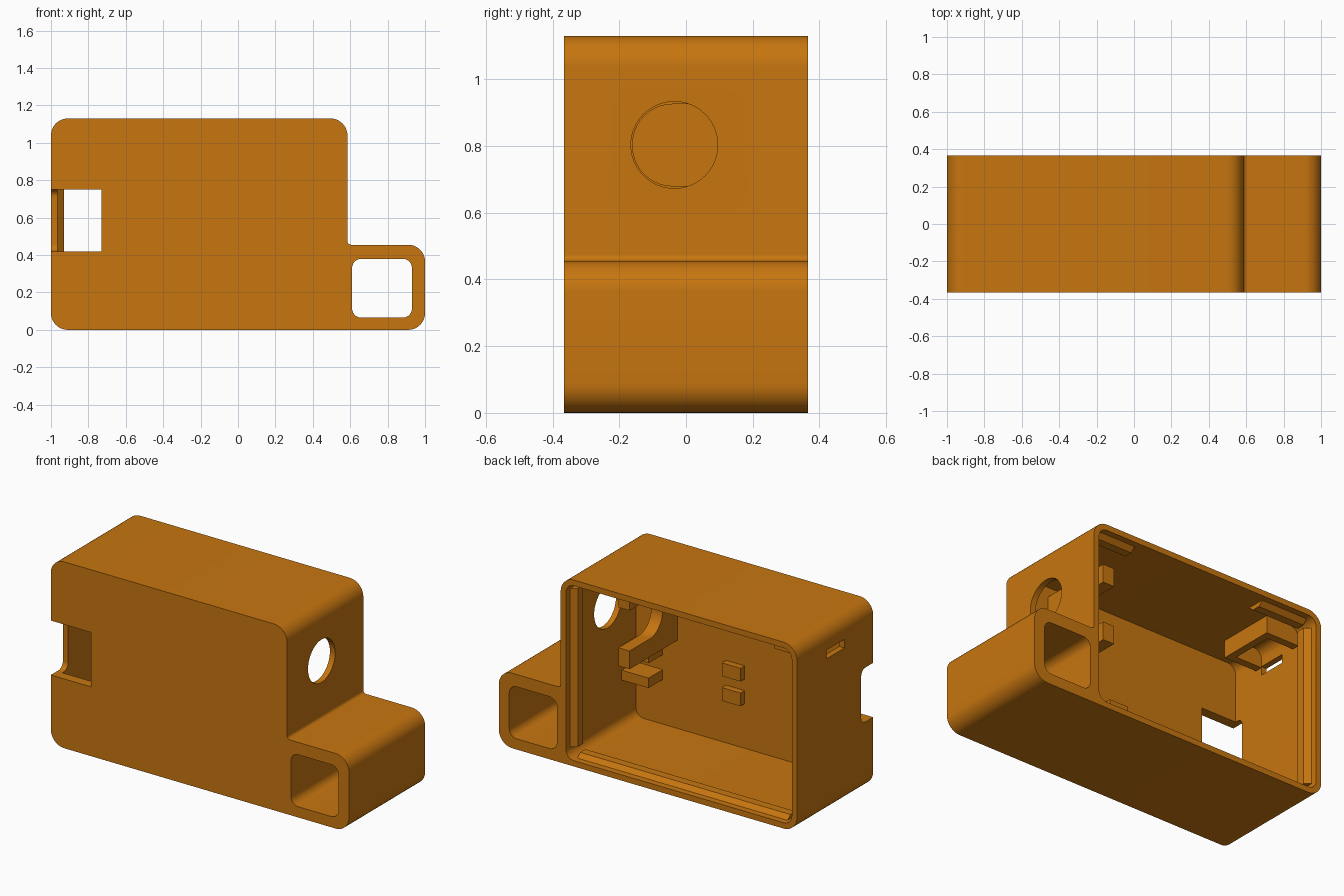
import bpy, bmesh, math

if "Cube" in bpy.data.objects:
    bpy.data.objects.remove(bpy.data.objects["Cube"])

mat = bpy.data.materials.new("orange_plastic")
mat.diffuse_color = (0.57, 0.18, 0.005, 1)
mat.use_nodes = True
mat.node_tree.nodes["Principled BSDF"].inputs["Base Color"].default_value = mat.diffuse_color


def prism(name, pts, axis, lo, hi):
    """Extrude a 2D outline along an axis; outline is in the other two axes."""
    place = {"x": lambda p, t: (t, p[0], p[1]),
             "y": lambda p, t: (p[0], t, p[1]),
             "z": lambda p, t: (p[0], p[1], t)}[axis]
    bm = bmesh.new()
    a = [bm.verts.new(place(p, lo)) for p in pts]
    b = [bm.verts.new(place(p, hi)) for p in pts]
    n = len(pts)
    bm.faces.new(a)
    bm.faces.new(b[::-1])
    for i in range(n):
        bm.faces.new((a[i], b[i], b[(i + 1) % n], a[(i + 1) % n]))
    bmesh.ops.recalc_face_normals(bm, faces=bm.faces)
    me = bpy.data.meshes.new(name)
    bm.to_mesh(me)
    bm.free()
    me.materials.append(mat)
    ob = bpy.data.objects.new(name, me)
    bpy.context.collection.objects.link(ob)
    return ob


def rounded(corners, seg=10):
    """Outline with a circular fillet of radius r at each (x, y, r) corner."""
    out = []
    n = len(corners)
    for i, (x, y, r) in enumerate(corners):
        if r == 0:
            out.append((x, y))
            continue
        px, py, _ = corners[i - 1]
        nx, ny, _ = corners[(i + 1) % n]
        lp, ln = math.hypot(px - x, py - y), math.hypot(nx - x, ny - y)
        ux, uy = (px - x) / lp, (py - y) / lp
        vx, vy = (nx - x) / ln, (ny - y) / ln
        for k in range(seg + 1):
            t = k / seg * math.pi / 2
            a, b = r * (1 - math.sin(t)), r * (1 - math.cos(t))
            out.append((x + ux * a + vx * b, y + uy * a + vy * b))
    return out


def rect(x0, x1, y0, y1, r=0):
    return rounded([(x0, y0, r), (x1, y0, r), (x1, y1, r), (x0, y1, r)])


def box(name, x0, x1, y0, y1, z0, z1):
    return prism(name, rect(x0, x1, z0, z1), "y", y0, y1)


def cut(target, cutter):
    mod = target.modifiers.new("cut", "BOOLEAN")
    mod.operation, mod.solver, mod.object = "DIFFERENCE", "EXACT", cutter
    dg = bpy.context.evaluated_depsgraph_get()
    me = bpy.data.meshes.new_from_object(target.evaluated_get(dg))
    target.modifiers.clear()
    target.data = me
    bpy.data.objects.remove(cutter)


def smooth(ob):
    bpy.ops.object.select_all(action="DESELECT")
    ob.select_set(True)
    bpy.context.view_layer.objects.active = ob
    bpy.ops.object.shade_smooth_by_angle(angle=math.radians(30))


# housing: stepped outer body
case = prism("housing", rounded([(-1, 0, .09), (1, 0, .09), (1, .455, .09), (.585, .455, .02),
                                 (.585, 1.13, .09), (-1, 1.13, .09)]), "y", -.365, .365)
# main cavity, open at the back
cut(case, prism("cavity", rect(-.965, .55, .035, 1.095, .055), "y", -.305, .5))
# channel through the low step
cut(case, prism("channel", rect(.61, .93, .065, .38, .05), "y", -.5, .5))
# round port in the right wall
port = [(-.035 + .13 * math.cos(i * math.pi / 24), .803 + .13 * math.sin(i * math.pi / 24))
        for i in range(48)]
cut(case, prism("port", port, "x", .5, .65))
# narrow slot in the left wall
cut(case, box("slot", -1.1, -.94, -.09, .08, .945, .997))
# window in the front wall and its rounded continuation into the left wall
cut(case, box("window", -1.1, -.73, -.5, -.30, .42, .75))
cut(case, prism("side_notch", rounded([(-.5, .42, 0), (-.25, .42, .04), (-.25, .75, .04),
                                       (-.5, .75, 0)]), "x", -1.1, -.95))
smooth(case)


# snap rails inside the open rim
def rail(name, axis, base, tip, lo, hi):
    sec = [(base, .215), (tip, .25), (tip, .30), (base, .33)]
    if axis == "x":
        sec = [(y, u) for u, y in sec]
    return prism(name, sec, axis, lo, hi)


rail("left_rail", "z", -.968, -.93, .09, 1.05)
rail("right_rail", "z", .553, .515, .09, 1.05)
rail("bottom_rail", "x", .032, .06, -.91, .50)
rail("top_rail_left", "x", 1.098, 1.068, -.93, -.62)
rail("top_rail_right", "x", 1.098, 1.068, .27, .52)

# cradle beside the round port: two arms joined by a rounded throat
cradle = prism("port_cradle", rounded([(-.31, .57, 0), (.155, .57, 0), (.155, .68, 0),
                                       (-.16, .68, .12), (-.16, .925, .12), (.155, .925, 0),
                                       (.155, 1.035, 0), (-.31, 1.035, 0)]), "x", .27, .345)
smooth(cradle)

# paired board holders on the front wall
for i, z in enumerate((.305, .455)):
    box(f"board_peg_{i + 1}", -.18, -.055, -.31, -.265, z, z + .08)
    box(f"board_ledge_{i + 1}", .37, .555, -.31, -.17, z, z + .06)

# bracket hanging from the ceiling above the slot
box("bracket_front_arm", -.97, -.745, -.136, -.09, .99, 1.10)
box("bracket_back_arm", -.97, -.745, .17, .216, .99, 1.10)
box("bracket_bridge", -.79, -.745, -.09, .17, .99, 1.10)
